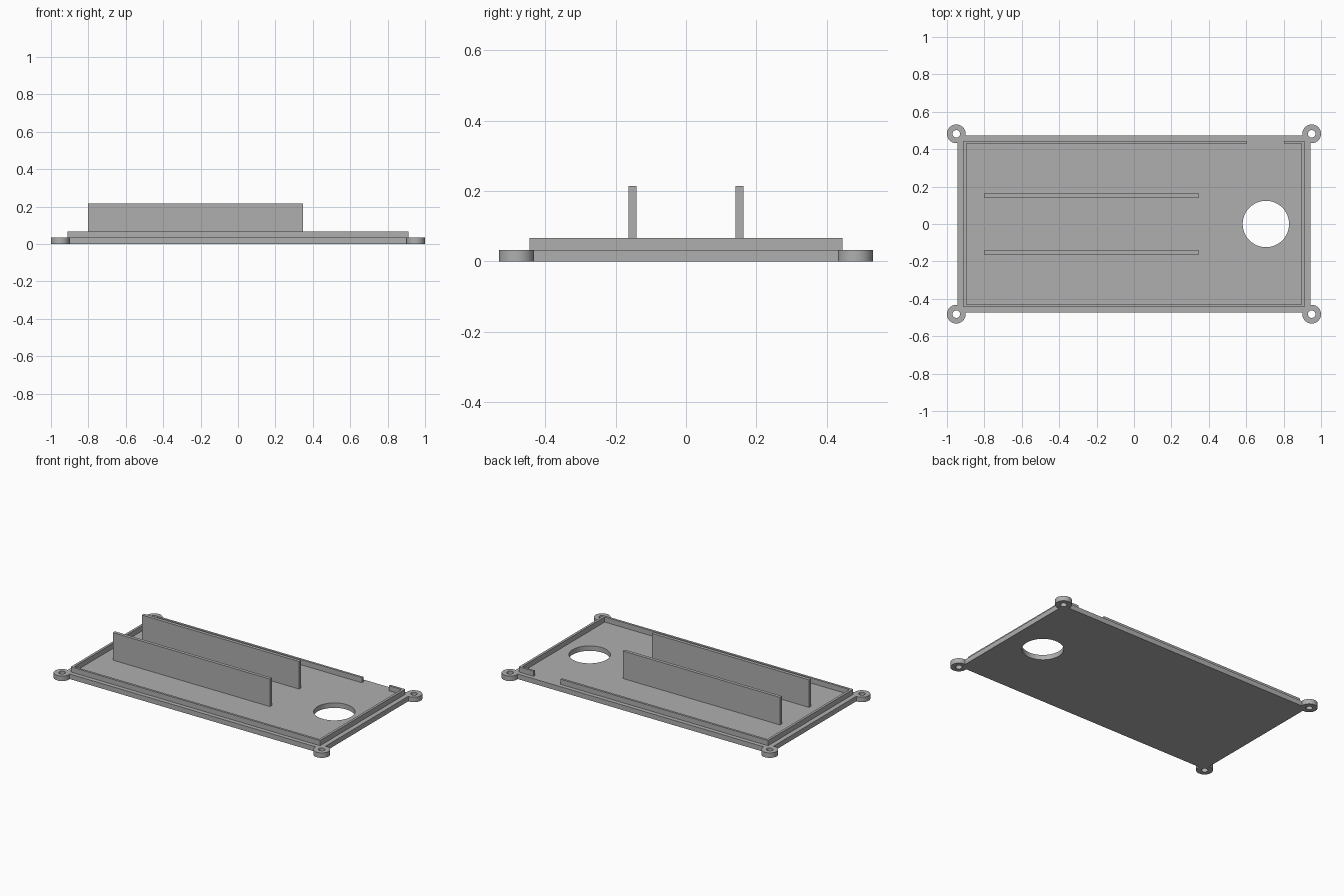
import bpy, bmesh

cube = bpy.data.objects.get("Cube")
if cube:
    bpy.data.objects.remove(cube, do_unlink=True)

BASE_T = 0.033          # base plate thickness
RIM_TOP = 0.067
FIN_TOP = 0.215

grey = bpy.data.materials.new("plain_grey")
grey.use_nodes = True
grey.diffuse_color = (0.43, 0.43, 0.43, 1)
grey.node_tree.nodes["Principled BSDF"].inputs["Base Color"].default_value = (0.43, 0.43, 0.43, 1)


def prism(name, outline, z0, z1):
    """Extrude a flat outline upward from z0 to z1."""
    bm = bmesh.new()
    face = bm.faces.new([bm.verts.new((x, y, z0)) for x, y in outline])
    top = bmesh.ops.extrude_face_region(bm, geom=[face])["geom"]
    verts = [v for v in top if isinstance(v, bmesh.types.BMVert)]
    bmesh.ops.translate(bm, verts=verts, vec=(0, 0, z1 - z0))
    bmesh.ops.recalc_face_normals(bm, faces=bm.faces)
    mesh = bpy.data.meshes.new(name)
    bm.to_mesh(mesh)
    bm.free()
    mesh.materials.append(grey)
    obj = bpy.data.objects.new(name, mesh)
    bpy.context.collection.objects.link(obj)
    return obj


def box(name, x0, x1, y0, y1, z0, z1):
    return prism(name, [(x0, y0), (x1, y0), (x1, y1), (x0, y1)], z0, z1)


def cylinder(name, x, y, radius, z0, z1):
    bpy.ops.mesh.primitive_cylinder_add(vertices=64, radius=radius, depth=z1 - z0,
                                        location=(x, y, (z0 + z1) / 2))
    obj = bpy.context.object
    obj.name = name
    obj.data.materials.append(grey)
    return obj


def combine(target, tool, operation):
    """Apply a boolean and discard the tool."""
    bpy.context.view_layer.objects.active = target
    mod = target.modifiers.new("boolean", "BOOLEAN")
    mod.object, mod.operation, mod.solver = tool, operation, "EXACT"
    bpy.ops.object.modifier_apply(modifier=mod.name)
    bpy.data.objects.remove(tool, do_unlink=True)


# Base plate with four round screw ears
plate = box("base_plate", -0.943, 0.943, -0.473, 0.473, 0, BASE_T)
corners = [(sx * 0.95, sy * 0.482) for sx in (-1, 1) for sy in (-1, 1)]
for x, y in corners:
    combine(plate, cylinder("screw_ear", x, y, 0.05, 0, BASE_T), "UNION")

# Screw holes and the large round opening
for x, y in corners:
    combine(plate, cylinder("screw_hole", x, y, 0.02, -0.1, 0.1), "DIFFERENCE")
combine(plate, cylinder("round_opening", 0.705, 0, 0.124, -0.1, 0.1), "DIFFERENCE")

bpy.ops.object.select_all(action="DESELECT")
plate.select_set(True)
bpy.context.view_layer.objects.active = plate
bpy.ops.object.shade_smooth_by_angle(angle=0.5)

# Raised rim, open along the back edge between gap_left and gap_right
gap_right, gap_left = 0.605, 0.803


def rim_path(hx, hy):
    return [(gap_right, hy), (-hx, hy), (-hx, -hy), (hx, -hy), (hx, hy), (gap_left, hy)]


prism("rim", rim_path(0.912, 0.445) + rim_path(0.896, 0.43)[::-1], BASE_T, RIM_TOP)

# Two upright guide walls
for side, name in ((-1, "front_guide_wall"), (1, "back_guide_wall")):
    y0, y1 = sorted((side * 0.141, side * 0.163))
    box(name, -0.802, 0.348, y0, y1, BASE_T, FIN_TOP)
